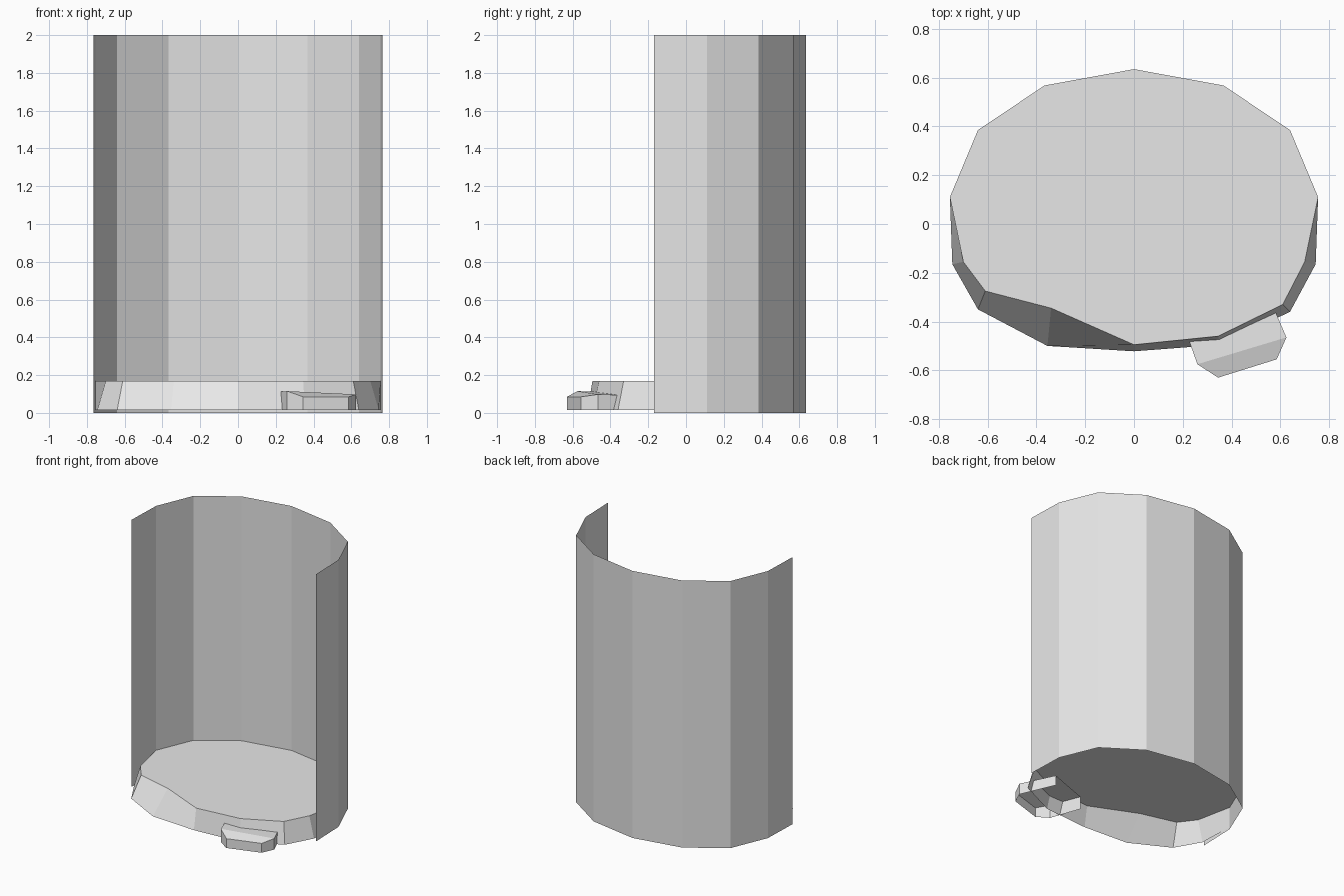
import bpy
import bmesh

cube = bpy.data.objects.get("Cube")
if cube:
    bpy.data.objects.remove(cube, do_unlink=True)

grey = bpy.data.materials.new("light_grey")
grey.use_nodes = True
grey.diffuse_color = (0.8, 0.8, 0.8, 1)
grey.node_tree.nodes["Principled BSDF"].inputs["Base Color"].default_value = grey.diffuse_color


def finish(name, bm):
    """Turn a bmesh into a flat-shaded object."""
    mesh = bpy.data.meshes.new(name)
    bm.normal_update()
    bm.to_mesh(mesh)
    bm.free()
    mesh.materials.append(grey)
    obj = bpy.data.objects.new(name, mesh)
    bpy.context.collection.objects.link(obj)
    return obj


def add_row(bm, points, z):
    return [bm.verts.new((x, y, z)) for x, y in points]


def bridge(bm, lower, upper):
    """Join two equally long rows of vertices with quads."""
    for i in range(len(lower) - 1):
        corners = [lower[i], lower[i + 1], upper[i + 1], upper[i]]
        bm.faces.new(corners)


def mirrored(half):
    """Half outline from the +x side to the centre, continued to -x."""
    return half + [(-x, y) for x, y in reversed(half[:-1])]


# Tall curved sheet, open at the front
back_arc = mirrored([(0.755, 0.11), (0.64, 0.385), (0.367, 0.568), (0, 0.635)])
wall_path = [(0.764, -0.17)] + back_arc + [(-0.764, -0.17)]
bm = bmesh.new()
bridge(bm, add_row(bm, wall_path, 0), add_row(bm, wall_path, 2))
finish("curved_wall", bm)

# Raised floor with a sloping front skirt, open below
rim = [(-0.70, -0.155), (-0.61, -0.275), (-0.34, -0.345), (0, -0.495),
       (0.345, -0.46), (0.61, -0.33), (0.70, -0.155)]
hem = [(-0.745, -0.165), (-0.64, -0.35), (-0.355, -0.5), (0, -0.522),
       (0.355, -0.495), (0.64, -0.36), (0.745, -0.165)]
bm = bmesh.new()
back_top = add_row(bm, back_arc, 0.17)
front_top = add_row(bm, rim, 0.17)
bm.faces.new(back_top + front_top)
ends = [back_arc[-1], back_arc[0]]
skirt_low = add_row(bm, ends[:1] + hem + ends[1:], 0.015)
bridge(bm, skirt_low, [back_top[-1]] + front_top + [back_top[0]])
finish("floor_and_skirt", bm)

# Small foot pedal, a bevelled shell reaching under the floor
pedal = [(0.18, -0.35, 0.11), (0.26, -0.575, 0.115), (0.345, -0.63, 0.085),
         (0.585, -0.555, 0.085), (0.625, -0.465, 0.098), (0.516, -0.21, 0.09)]
bm = bmesh.new()
top = [bm.verts.new(p) for p in pedal]
bridge(bm, add_row(bm, [p[:2] for p in pedal], 0.015), top)
bm.faces.new([top[0], top[1], top[4], top[5]])
bm.faces.new(top[1:5])
finish("foot_pedal", bm)
